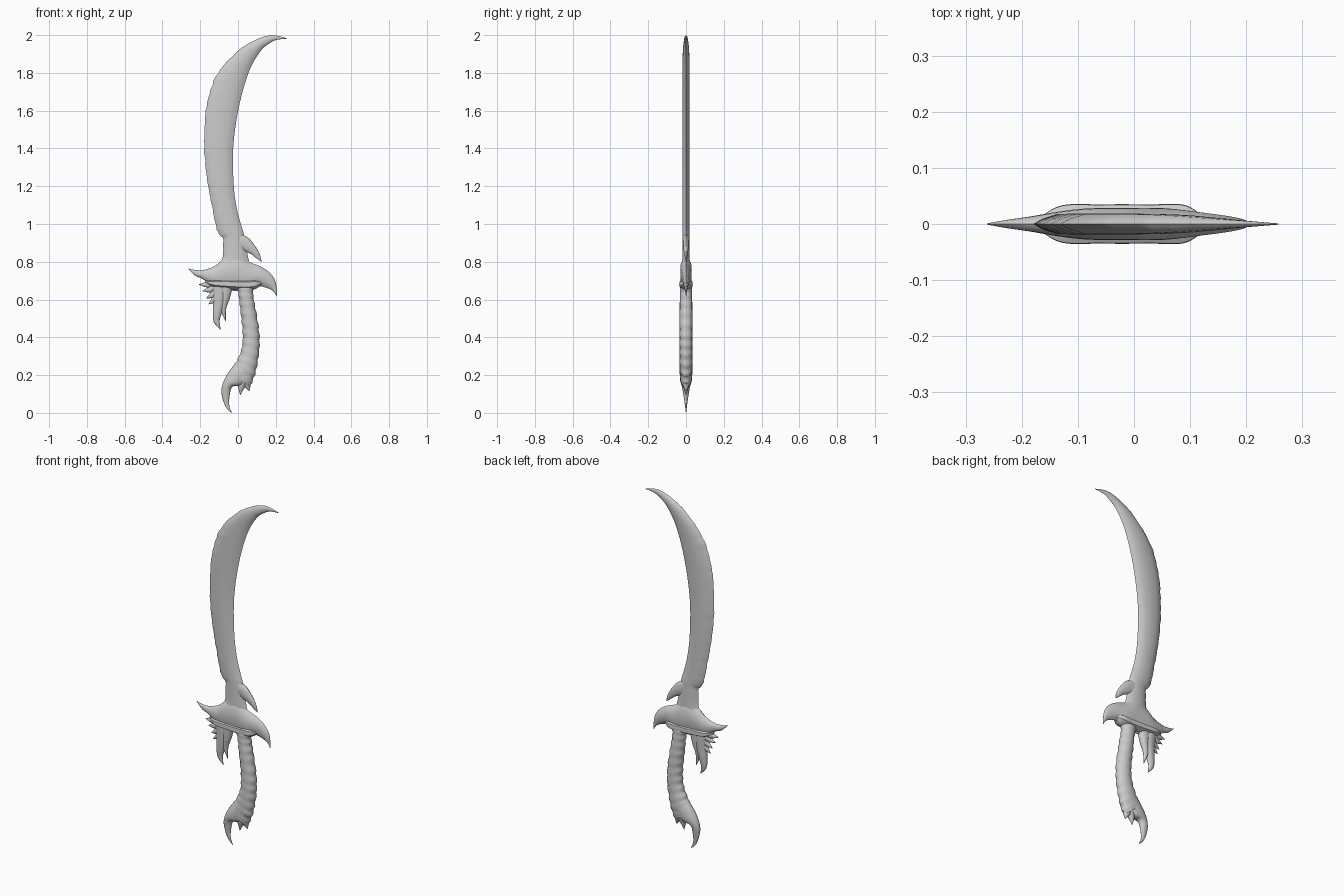
import bpy, bmesh, math, random
from mathutils import Vector

random.seed(4)
steel = bpy.data.materials.new("grey metal")
steel.diffuse_color = (0.6, 0.6, 0.6, 1)

# Half cross-sections: (position across the width, share of the half thickness)
BEVELLED = [(0, 0), (.1, .5), (.28, 1), (.5, 1.03), (.72, 1), (.9, .5), (1, 0)]
ROUND = [(0.5 - 0.5 * math.cos(math.pi * i / 8), math.sin(math.pi * i / 8)) for i in range(9)]


def smooth_rows(rows, steps):
    """Catmull-Rom interpolation through rows of numbers."""
    out = []
    n = len(rows)
    for i in range(n - 1):
        p = [rows[max(0, min(n - 1, i + k))] for k in (-1, 0, 1, 2)]
        for s in range(steps):
            t = s / steps
            out.append([0.5 * (2 * b + (c - a) * t + (2 * a - 5 * b + 4 * c - d) * t * t
                               + (3 * b - a - 3 * c + d) * t ** 3)
                        for a, b, c, d in zip(*p)])
    out.append(list(rows[-1]))
    return out


def ribbon(name, rows, profile=BEVELLED, steps=6, nick=0.0, rings=0.0):
    """Skin between two edges; a row is (x1, z1, x2, z2, half thickness)."""
    bm = bmesh.new()
    loops = []
    for i, (x1, z1, x2, z2, h) in enumerate(smooth_rows(rows, steps)):
        a, b = Vector((x1, 0, z1)), Vector((x2, 0, z2))
        a += (b - a) * random.uniform(-nick, nick)
        if rings:
            swell = rings * math.sin(i * math.pi / 3)
            a, b = a + (a - b) * swell, b + (b - a) * swell
            h *= 1 + 0.5 * swell
        h = max(h, 0.0008)
        front = [a.lerp(b, t) - Vector((0, h * y, 0)) for t, y in profile]
        back = [a.lerp(b, t) + Vector((0, h * y, 0)) for t, y in profile[-2:0:-1]]
        loops.append([bm.verts.new(v) for v in front + back])
    for p, q in zip(loops, loops[1:]):
        for j in range(len(p)):
            k = (j + 1) % len(p)
            bm.faces.new((p[j], p[k], q[k], q[j]))
    bm.faces.new(loops[0])
    bm.faces.new(loops[-1][::-1])
    bmesh.ops.recalc_face_normals(bm, faces=bm.faces)
    mesh = bpy.data.meshes.new(name)
    bm.to_mesh(mesh)
    bm.free()
    mesh.materials.append(steel)
    obj = bpy.data.objects.new(name, mesh)
    bpy.context.collection.objects.link(obj)
    bpy.ops.object.select_all(action='DESELECT')
    obj.select_set(True)
    bpy.context.view_layer.objects.active = obj
    bpy.ops.object.shade_smooth_by_angle(angle=math.radians(40))
    return obj


def claw(name, path):
    """Tapering spike along a path of (x, z, width, half thickness)."""
    rows = []
    for i, (x, z, w, h) in enumerate(path):
        p, q = path[max(i - 1, 0)], path[min(i + 1, len(path) - 1)]
        d = Vector((q[0] - p[0], q[1] - p[1])).normalized() * w / 2
        rows.append((x + d.y, z - d.x, x - d.y, z + d.x, h))
    return ribbon(name, rows, ROUND, 5)


# Curved blade, from the neck up to the hooked tip
ribbon("blade", [
    (-.10, .76, .07, .76, .020), (-.08, .84, .05, .84, .018), (-.08, .92, .03, .95, .018),
    (-.108, .96, .015, 1.0, .018), (-.135, 1.08, -.008, 1.09, .018),
    (-.16, 1.21, -.023, 1.21, .018), (-.177, 1.39, -.026, 1.39, .018),
    (-.172, 1.58, -.008, 1.55, .018), (-.135, 1.74, .024, 1.70, .018),
    (-.075, 1.84, .068, 1.83, .018), (.01, 1.925, .122, 1.918, .016),
    (.10, 1.978, .165, 1.955, .011), (.18, 1.999, .205, 1.975, .006),
    (.258, 1.984, .257, 1.98, .001)], steps=8, nick=.018)

# Barb at the base of the blade
claw("blade_barb", [(-.02, .92, .08, .017), (.035, .895, .075, .016), (.08, .86, .045, .012),
                    (.105, .83, .028, .007), (.124, .80, .002, .001)])

# Guard sweeping from the left horn to the drooping right horn
ribbon("guard", [
    (-.262, .765, -.262, .76, .001), (-.23, .757, -.225, .725, .007),
    (-.18, .757, -.19, .71, .013), (-.12, .78, -.14, .675, .022),
    (-.07, .82, -.09, .655, .027), (0, .84, 0, .645, .028), (.06, .80, .06, .65, .027),
    (.13, .77, .11, .67, .020), (.175, .735, .15, .662, .014),
    (.20, .69, .185, .645, .008), (.207, .62, .203, .62, .001)], steps=6)

# Thick ridge across the guard
ribbon("guard_ridge", [
    (-.175, .70, -.175, .69, .006), (-.13, .708, -.13, .665, .032), (-.06, .71, -.06, .655, .034),
    (.03, .71, .03, .65, .034), (.09, .71, .09, .655, .033), (.125, .70, .125, .68, .012)])

# Row of small spikes under the left horn
for i, (x, z) in enumerate([(-.207, .680), (-.188, .645), (-.168, .607), (-.157, .575)]):
    sx, sz = -.115 + i * .008, .695 - i * .018
    claw(f"guard_spike_{i + 1}", [(sx, sz, .05, .018),
                                  (sx * .5 + x * .5, sz * .5 + z * .5 - .008, .034, .012),
                                  (x, z, .002, .001)])

# Hanging prongs in front of the grip
claw("long_prong", [(-.10, .69, .09, .026), (-.098, .61, .07, .022), (-.108, .54, .05, .017),
                    (-.113, .485, .032, .010), (-.092, .442, .002, .001)])
claw("short_prong", [(-.065, .68, .08, .026), (-.068, .61, .05, .02), (-.078, .55, .03, .012),
                     (-.065, .485, .002, .001)])

# Ringed, curved grip
ribbon("grip", [
    (-.015, .68, .09, .69, .031), (.002, .63, .08, .63, .032), (.013, .54, .095, .54, .034),
    (.024, .44, .113, .42, .034), (.021, .345, .111, .32, .034),
    (-.012, .265, .093, .215, .034), (-.04, .22, .065, .14, .031)],
    ROUND, steps=12, rings=.025)

# Hooked pommel and its spurs
ribbon("pommel_hook", [
    (-.005, .275, .085, .19, .034), (-.06, .2, .02, .145, .031), (-.086, .135, -.03, .138, .021),
    (-.084, .085, -.045, .085, .012), (-.064, .03, -.046, .038, .005),
    (-.034, 0, -.032, .002, .001)], ROUND)
claw("pommel_spur", [(.045, .2, .07, .028), (.02, .15, .045, .018), (.012, .095, .002, .001)])
claw("heel_spur", [(.055, .2, .06, .028), (.048, .15, .04, .018), (.06, .115, .002, .001)])
